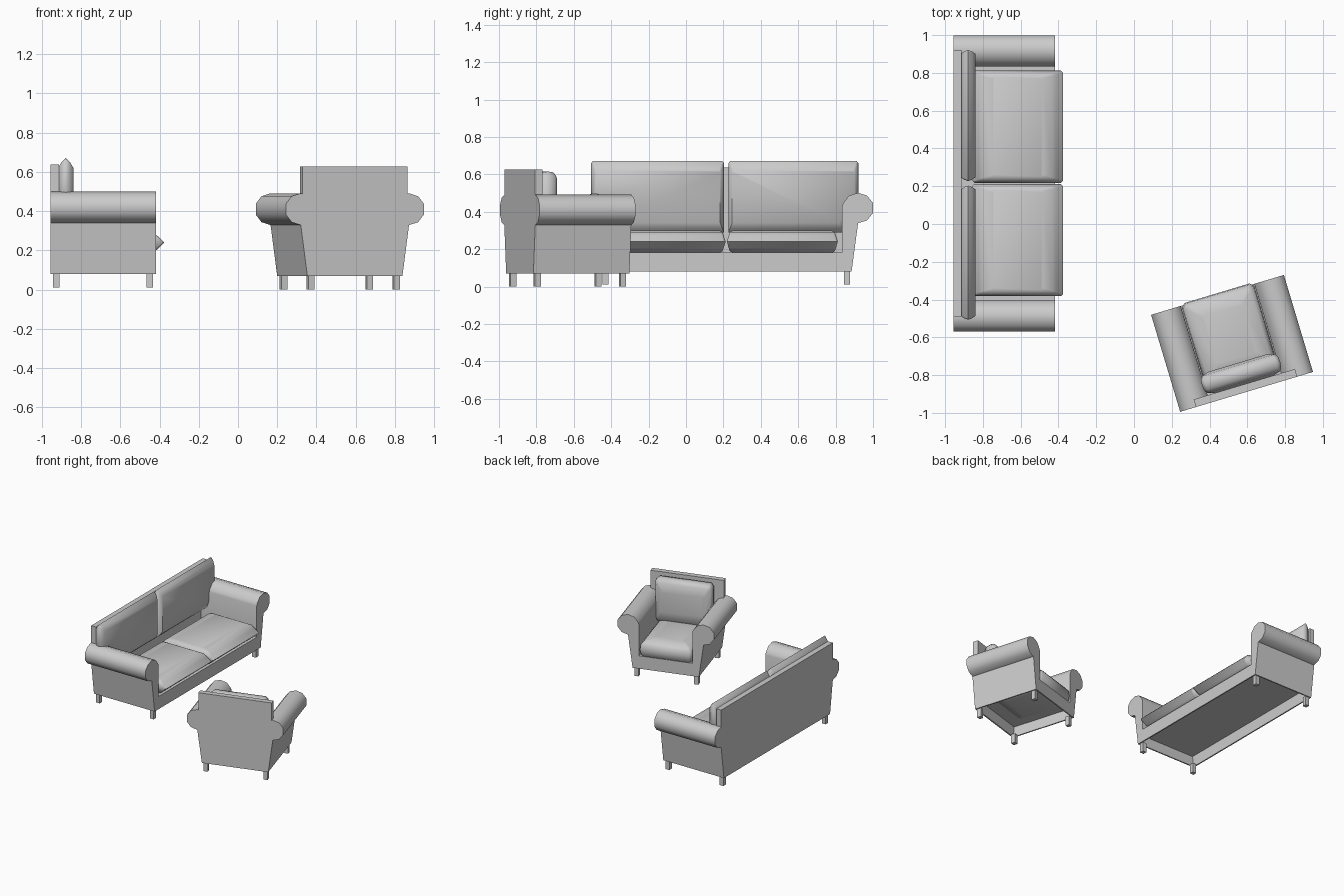
import bpy, bmesh, math
from mathutils import Matrix

if "Cube" in bpy.data.objects:
    bpy.data.objects.remove(bpy.data.objects["Cube"])


def finish(bm, name, frame, smooth=None):
    bmesh.ops.recalc_face_normals(bm, faces=bm.faces)
    me = bpy.data.meshes.new(name)
    bm.to_mesh(me)
    bm.free()
    ob = bpy.data.objects.new(name, me)
    bpy.context.collection.objects.link(ob)
    ob.matrix_world = frame
    if smooth:
        bpy.ops.object.select_all(action='DESELECT')
        ob.select_set(True)
        bpy.context.view_layer.objects.active = ob
        bpy.ops.object.shade_smooth_by_angle(angle=math.radians(smooth))
    return ob


def loft(bm, rings):
    """Skin a list of equal-length point rings and cap both ends."""
    vs = [[bm.verts.new(p) for p in r] for r in rings]
    n = len(vs[0])
    for a, b in zip(vs, vs[1:]):
        for i in range(n):
            j = (i + 1) % n
            bm.faces.new((a[i], a[j], b[j], b[i]))
    bm.faces.new(vs[0][::-1])
    bm.faces.new(vs[-1])


def extrude(name, frame, profile, y0, y1, smooth=None):
    """Extrude an x-z profile along depth."""
    bm = bmesh.new()
    loft(bm, [[(x, y, z) for x, z in profile] for y in (y0, y1)])
    return finish(bm, name, frame, smooth)


def cushion(name, frame, outline, t0, t1, steps, upright=False, side=1.0):
    """Pillow from stacked inset outlines; steps = (inset, thickness fraction)."""
    cx = (min(p[0] for p in outline) + max(p[0] for p in outline)) / 2
    cy = (min(p[1] for p in outline) + max(p[1] for p in outline)) / 2
    hx = max(abs(p[0] - cx) for p in outline)
    hy = max(abs(p[1] - cy) for p in outline)
    mid, half = (t0 + t1) / 2, (t1 - t0) / 2
    levels = [(i, -f) for i, f in steps[::-1]]
    levels += [(i, f) for i, f in steps if f > 0]
    rings = []
    for inset, f in levels:
        ring = []
        for x, y in outline:
            a = cx + (x - cx) * (1 - side * inset / hx)
            b = cy + (y - cy) * (1 - inset / hy)
            t = mid + f * half
            ring.append((a, t, b) if upright else (a, b, t))
        rings.append(ring)
    bm = bmesh.new()
    loft(bm, rings)
    return finish(bm, name, frame, 50)


def rect(x0, x1, y0, y1, c=0.012):
    return [(x0 + c, y0), (x1 - c, y0), (x1, y0 + c), (x1, y1 - c),
            (x1 - c, y1), (x0 + c, y1), (x0, y1 - c), (x0, y0 + c)]


def mirrored(half):
    return half + [(-x, z) for x, z in half[::-1]]


def frame_parts(kind, frame, W, top):
    """Hollow base, rolled arms, back panel and legs; W is the half width."""
    inner, roll, foot, D = W - 0.165, W - 0.08, W - 0.115, 0.268
    mid = foot + 0.0125  # outer wall at seat-board height
    # seat board, with front and back aprons around the open underside
    extrude(kind + "_seat_board", frame, mirrored([(inner, 0.16), (inner, 0.172)]), -D, D)
    apron = mirrored([(foot, 0.07), (mid, 0.165)])
    extrude(kind + "_back_apron", frame, apron, -D, -D + 0.01)
    extrude(kind + "_front_apron", frame, apron, D - 0.01, D)
    # back panel
    extrude(kind + "_back_panel", frame,
            mirrored([(mid, 0.165), (roll, 0.33), (roll, 0.41), (top, 0.48), (top, 0.627)]),
            -D, -D + 0.042)
    for s, side in ((-1, "left"), (1, "right")):
        # rolled arm with thin lower wall
        prof = [(foot, 0.07), (foot - 0.01, 0.07), (mid - 0.01, 0.16), (inner, 0.16), (inner, 0.42)]
        for a in (160, 125, 90, 55, 20, -20, -55, -90):
            r = math.radians(a)
            prof.append((roll + 0.084 * math.cos(r), 0.41 + 0.081 * math.sin(r)))
        extrude(f"{kind}_{side}_arm", frame, [(s * x, z) for x, z in prof], -D, D, 50)
        # legs
        for v, end in ((-0.24, "back"), (0.237, "front")):
            u = s * (W - 0.14)
            extrude(f"{kind}_{end}_{side}_leg", frame,
                    [(u - 0.016, 0), (u + 0.016, 0), (u + 0.016, 0.075), (u - 0.016, 0.075)],
                    v - 0.016, v + 0.016)


SEAT = [(0, 0), (0.035, 0.55), (0.055, 0.85), (0.11, 1)]
BACK = [(0, 0), (0.02, 0.55), (0.05, 1)]
PLUMP = [(0, 0), (0.005, 0.5), (0.025, 0.8), (0.09, 1)]

# sofa, facing +x
sofa = Matrix.Translation((-0.687, 0.215, 0.01)) @ Matrix.Rotation(math.radians(-90), 4, 'Z')
frame_parts("sofa", sofa, 0.785, 0.705)
for s, side, end in ((-1, "left", 0.706), (1, "right", 0.722)):
    x = sorted((s * 0.003, s * 0.597))
    cushion(f"sofa_{side}_seat_cushion", sofa, rect(x[0], x[1], -0.17, 0.312),
            0.17, 0.29, SEAT, side=0.3)
    outline = [(0.012, 0.28), (0.62, 0.28), (end, 0.47), (end, 0.65),
               (end - 0.008, 0.66), (0.02, 0.66), (0.012, 0.65)]
    cushion(f"sofa_{side}_back_cushion", sofa, [(s * a, b) for a, b in outline],
            -0.23, -0.152, BACK, True, 0.4)

# armchair, turned towards the sofa
chair = Matrix.Translation((0.519, -0.632, 0)) @ Matrix.Rotation(math.radians(16.7), 4, 'Z')
frame_parts("armchair", chair, 0.368, 0.28)
cushion("armchair_seat_cushion", chair, rect(-0.2, 0.2, -0.18, 0.277, 0.02), 0.14, 0.3, PLUMP)
cushion("armchair_back_cushion", chair, rect(-0.216, 0.216, 0.27, 0.615, 0.02),
        -0.226, -0.108, PLUMP, True, 0.6)
